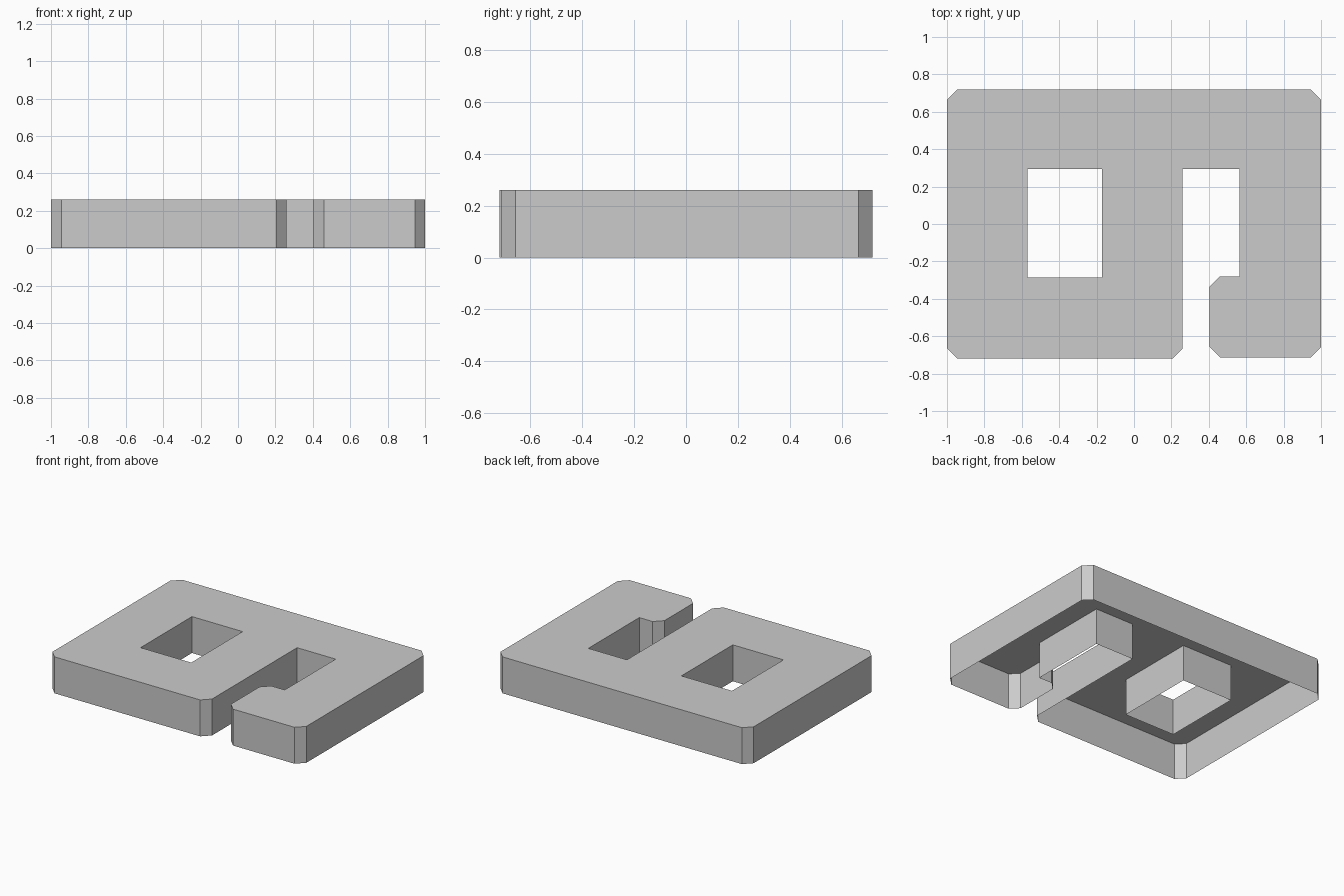
import bpy, bmesh
from mathutils import Vector

cube = bpy.data.objects.get("Cube")
if cube:
    bpy.data.objects.remove(cube, do_unlink=True)

HEIGHT = 0.26
CUT = 0.055

grey = bpy.data.materials.new("plain grey")
grey.use_nodes = True
colour = (0.6, 0.6, 0.6, 1)
grey.diffuse_color = colour
grey.node_tree.nodes["Principled BSDF"].inputs["Base Color"].default_value = colour

# Corners of the outline: x, y, and whether the corner is chamfered
outline = [(-1, 0.72, True), (-1, -0.72, True), (0.26, -0.72, True),
           (0.26, 0.295, False), (0.565, 0.295, False), (0.565, -0.28, False),
           (0.405, -0.28, True), (0.405, -0.713, True),
           (1, -0.713, True), (1, 0.72, True)]
window = [(-0.57, 0.295, False), (-0.57, -0.285, False),
          (-0.17, -0.285, False), (-0.17, 0.295, False)]


def chamfered(corners):
    """Return the loop of points with the marked corners cut off."""
    points = []
    for i, (x, y, cut) in enumerate(corners):
        here = Vector((x, y, HEIGHT))
        if not cut:
            points.append(here)
            continue
        for other in (corners[i - 1], corners[(i + 1) % len(corners)]):
            toward = Vector((other[0], other[1], HEIGHT)) - here
            points.append(here + toward.normalized() * CUT)
    return points


# Flat top with the window left open
bm = bmesh.new()
rim = []
for corners in (outline, window):
    verts = [bm.verts.new(p) for p in chamfered(corners)]
    rim += [bm.edges.new((verts[i - 1], v)) for i, v in enumerate(verts)]
bmesh.ops.triangle_fill(bm, use_beauty=True, use_dissolve=False, edges=rim,
                        normal=(0, 0, 1))
for face in bm.faces:
    face.normal_update()
    if face.normal.z < 0:
        face.normal_flip()

# Thin side walls hanging from the rim; the underside stays open
walls = bmesh.ops.extrude_edge_only(bm, edges=[e for e in bm.edges if e.is_boundary])
for v in walls["geom"]:
    if isinstance(v, bmesh.types.BMVert):
        v.co.z = 0
# Turn each wall to agree with the top along their shared edge
for edge in bm.edges:
    top = [l for l in edge.link_loops if all(v.co.z > 0 for v in l.face.verts)]
    side = [l for l in edge.link_loops if any(v.co.z == 0 for v in l.face.verts)]
    if len(top) == 1 and len(side) == 1 and top[0].vert == side[0].vert:
        side[0].face.normal_flip()
bmesh.ops.dissolve_limit(bm, angle_limit=0.01, verts=bm.verts[:], edges=bm.edges[:])

mesh = bpy.data.meshes.new("hollow_plate")
bm.to_mesh(mesh)
bm.free()
mesh.materials.append(grey)
plate = bpy.data.objects.new("hollow_plate", mesh)
bpy.context.collection.objects.link(plate)
